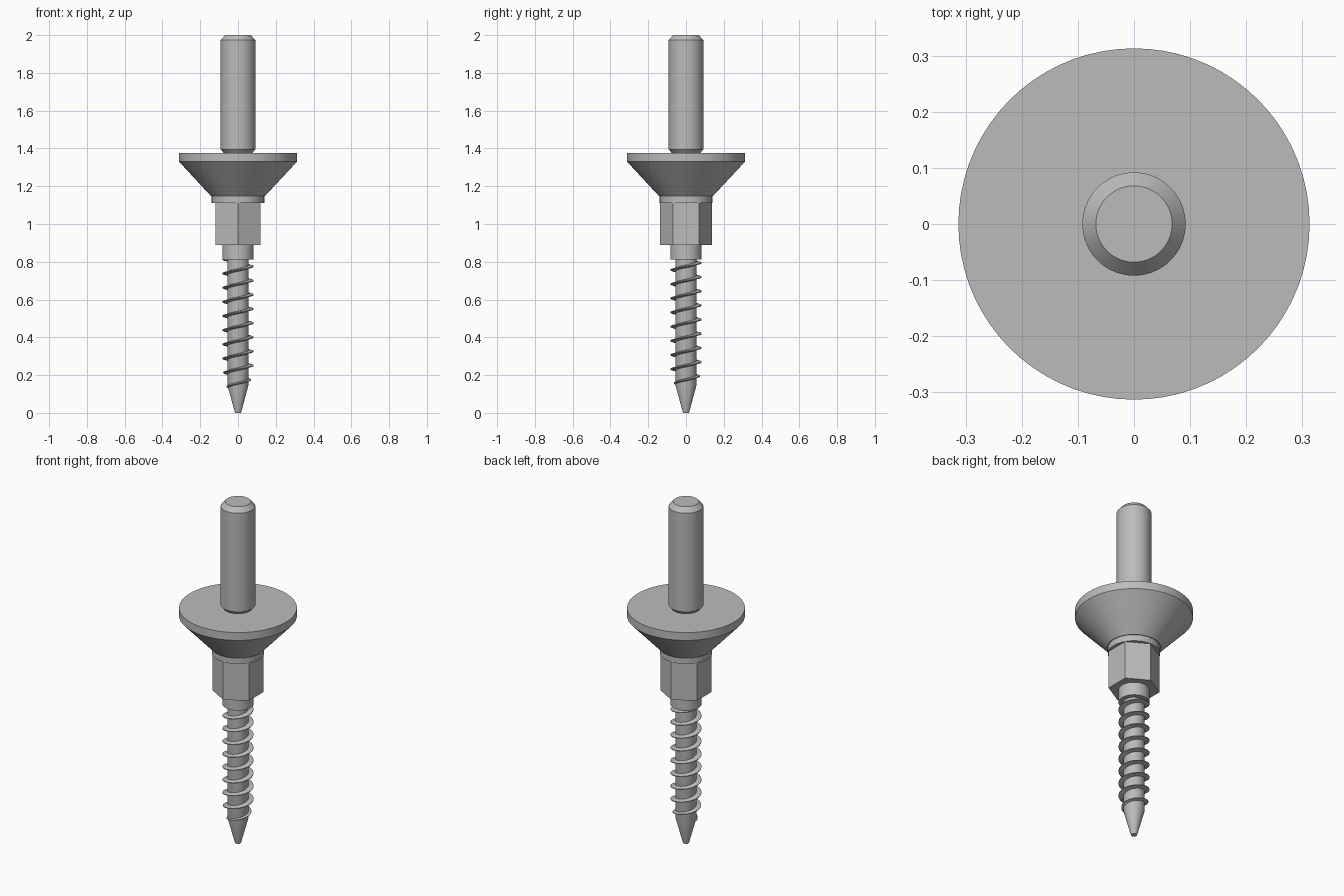
import bpy
import bmesh
import math

cube = bpy.data.objects.get("Cube")
if cube:
    bpy.data.objects.remove(cube)

# One plain steel grey for everything
steel = bpy.data.materials.new("steel grey")
steel.use_nodes = True
GREY = (0.5, 0.5, 0.5, 1)
steel.diffuse_color = GREY
steel.node_tree.nodes["Principled BSDF"].inputs["Base Color"].default_value = GREY


def finish(name, bm):
    bmesh.ops.recalc_face_normals(bm, faces=bm.faces)
    mesh = bpy.data.meshes.new(name)
    bm.to_mesh(mesh)
    bm.free()
    mesh.materials.append(steel)
    obj = bpy.data.objects.new(name, mesh)
    bpy.context.collection.objects.link(obj)
    bpy.ops.object.select_all(action="DESELECT")
    obj.select_set(True)
    bpy.context.view_layer.objects.active = obj
    bpy.ops.object.shade_smooth_by_angle(angle=math.radians(25))
    return obj


def turned(name, profile, sides=72):
    """Solid of revolution from (radius, height) pairs, listed bottom to top."""
    bm = bmesh.new()
    rings = []
    for r, z in profile:
        angles = [math.tau * i / sides + math.pi / 2 for i in range(sides)]
        rings.append([bm.verts.new((r * math.cos(a), r * math.sin(a), z)) for a in angles])
    for low, high in zip(rings, rings[1:]):
        for i in range(sides):
            j = (i + 1) % sides
            bm.faces.new((low[i], low[j], high[j], high[i]))
    bm.faces.new(rings[0])
    bm.faces.new(rings[-1])
    return finish(name, bm)


def screw_thread(name, start, pitch, turns, root, crest, steps=48):
    """Right-handed ridge that grows out of the shank over its first turn."""
    bm = bmesh.new()
    rings = []
    for i in range(turns * steps + 1):
        t = i / steps
        a = math.pi + math.tau * t
        tip = root + (crest - root) * min(1, 0.15 + 0.7 * t)
        section = [(root - 0.006, -0.009), (tip, -0.002), (tip, 0.002), (root - 0.006, 0.009)]
        z = start + pitch * t
        rings.append([bm.verts.new((r * math.cos(a), r * math.sin(a), z + dz))
                      for r, dz in section])
    for low, high in zip(rings, rings[1:]):
        for i in range(4):
            j = (i + 1) % 4
            bm.faces.new((low[i], low[j], high[j], high[i]))
    bm.faces.new(rings[0])
    bm.faces.new(rings[-1])
    return finish(name, bm)


# Lower screw: pointed shank with its helical thread
turned("pointed_shank", [(0.016, 0), (0.056, 0.148), (0.056, 0.82)])
screw_thread("screw_thread", 0.138, 0.075, 9, 0.056, 0.082)

# Middle: shoulder, hexagonal drive and collar
turned("shoulder", [(0.083, 0.813), (0.083, 0.9)])
turned("hex_drive", [(0.137, 0.889), (0.137, 1.112)], sides=6)
turned("collar", [(0.139, 1.112), (0.139, 1.15)])

# Conical flange with a flat rim
turned("conical_flange", [(0.143, 1.148), (0.313, 1.331), (0.313, 1.377)])

# Upper stud, chamfered at both ends
turned("upper_stud", [(0.068, 1.368), (0.092, 1.395), (0.092, 1.973), (0.068, 2.0)])
